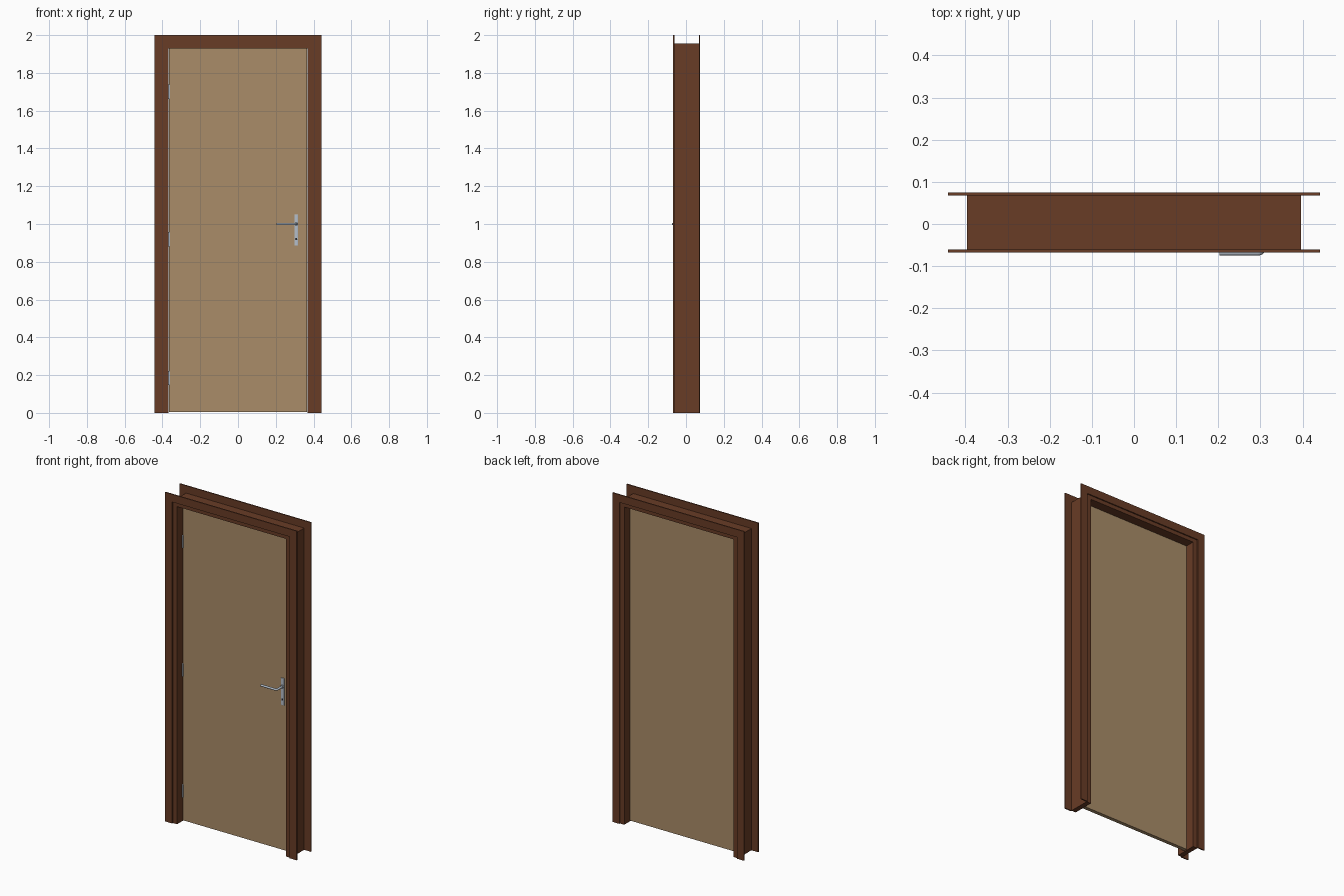
import bpy, bmesh, math
from mathutils import Vector

cube = bpy.data.objects.get("Cube")
if cube:
    bpy.data.objects.remove(cube, do_unlink=True)


def material(name, rgb, metal=0.0):
    m = bpy.data.materials.new(name)
    m.use_nodes = True
    m.diffuse_color = (*rgb, 1)
    bsdf = m.node_tree.nodes["Principled BSDF"]
    bsdf.inputs["Base Color"].default_value = (*rgb, 1)
    bsdf.inputs["Roughness"].default_value = 0.6
    return m


WOOD = material("dark red brown wood", (0.14, 0.045, 0.019))
PANEL = material("tan panel", (0.40, 0.265, 0.14))
STEEL = material("brushed steel", (0.46, 0.52, 0.60))
DARK = material("keyhole dark", (0.02, 0.02, 0.025))


def finish(bm, name, mat, smooth=False):
    bmesh.ops.recalc_face_normals(bm, faces=bm.faces)
    mesh = bpy.data.meshes.new(name)
    bm.to_mesh(mesh)
    bm.free()
    mesh.materials.append(mat)
    ob = bpy.data.objects.new(name, mesh)
    bpy.context.collection.objects.link(ob)
    if smooth:
        bpy.ops.object.select_all(action='DESELECT')
        ob.select_set(True)
        bpy.context.view_layer.objects.active = ob
        bpy.ops.object.shade_smooth_by_angle(angle=math.radians(40))
    return ob


def box(name, lo, hi, mat, bevel=0.0):
    bm = bmesh.new()
    bmesh.ops.create_cube(bm, size=1)
    lo, hi = Vector(lo), Vector(hi)
    for v in bm.verts:
        v.co = (lo + hi) / 2 + v.co * (hi - lo)
    if bevel:
        bmesh.ops.bevel(bm, geom=bm.edges[:], offset=bevel, segments=2,
                        affect='EDGES', profile=0.5)
    return finish(bm, name, mat)


def rod(name, a, b, radius, mat, sides=16):
    """Cylinder running from point a to point b."""
    a, b = Vector(a), Vector(b)
    bm = bmesh.new()
    bmesh.ops.create_cone(bm, cap_ends=True, segments=sides, radius1=radius,
                          radius2=radius, depth=(b - a).length)
    turn = Vector((0, 0, 1)).rotation_difference(b - a).to_matrix()
    for v in bm.verts:
        v.co = turn @ v.co + (a + b) / 2
    return finish(bm, name, mat, True)


def arch(name, outer, top, inner, inner_top, y0, y1, mat):
    """Three-sided surround, open at the floor, extruded from y0 to y1."""
    outline = [(-outer, 0), (-outer, top), (outer, top), (outer, 0),
               (inner, 0), (inner, inner_top), (-inner, inner_top), (-inner, 0)]
    bm = bmesh.new()
    face = bm.faces.new([bm.verts.new((x, y0, z)) for x, z in outline])
    new = bmesh.ops.extrude_face_region(bm, geom=[face])["geom"]
    bmesh.ops.translate(bm, vec=(0, y1 - y0, 0),
                        verts=[g for g in new if isinstance(g, bmesh.types.BMVert)])
    return finish(bm, name, mat)


# Frame: lining plus a flat casing on each side of the wall
arch("frame_lining", 0.397, 1.955, 0.367, 1.93, -0.061, 0.068, WOOD)
arch("front_casing", 0.442, 2.0, 0.395, 1.953, -0.068, -0.061, WOOD)
arch("back_casing", 0.442, 2.0, 0.395, 1.953, 0.068, 0.075, WOOD)

# Door leaf
FACE = -0.008
box("door_leaf", (-0.365, FACE, 0.005), (0.365, 0.014, 1.928), PANEL)

# Hinges on the right edge
for label, z in (("top", 1.70), ("middle", 0.92), ("bottom", 0.185)):
    rod(label + "_hinge", (-0.364, FACE - 0.003, z - 0.038),
        (-0.364, FACE - 0.003, z + 0.038), 0.005, STEEL, 12)

# Handle plate with keyhole
HX = 0.308
box("handle_plate", (HX - 0.01, FACE - 0.006, 0.885), (HX + 0.01, FACE, 1.05), STEEL, 0.002)
rod("keyhole", (HX, FACE - 0.008, 0.92), (HX, FACE - 0.005, 0.92), 0.006, DARK)
rod("handle_rose", (HX, FACE - 0.014, 1.0), (HX, FACE - 0.004, 1.0), 0.01, STEEL)

# Lever: a neck that turns along the door
curve = bpy.data.curves.new("lever_handle", 'CURVE')
curve.dimensions = '3D'
curve.bevel_depth = 0.0065
curve.bevel_resolution = 3
curve.use_fill_caps = True
spline = curve.splines.new('POLY')
R, LY = 0.014, -0.0685
path = [(HX, FACE - 0.004)]
for i in range(7):
    t = math.radians(15 * i)
    path.append((HX - R + R * math.cos(t), LY + R - R * math.sin(t)))
path.append((0.203, LY))
spline.points.add(len(path) - 1)
for p, (x, y) in zip(spline.points, path):
    p.co = (x, y, 1.0, 1)
curve.materials.append(STEEL)
lever = bpy.data.objects.new("lever_handle", curve)
bpy.context.collection.objects.link(lever)
